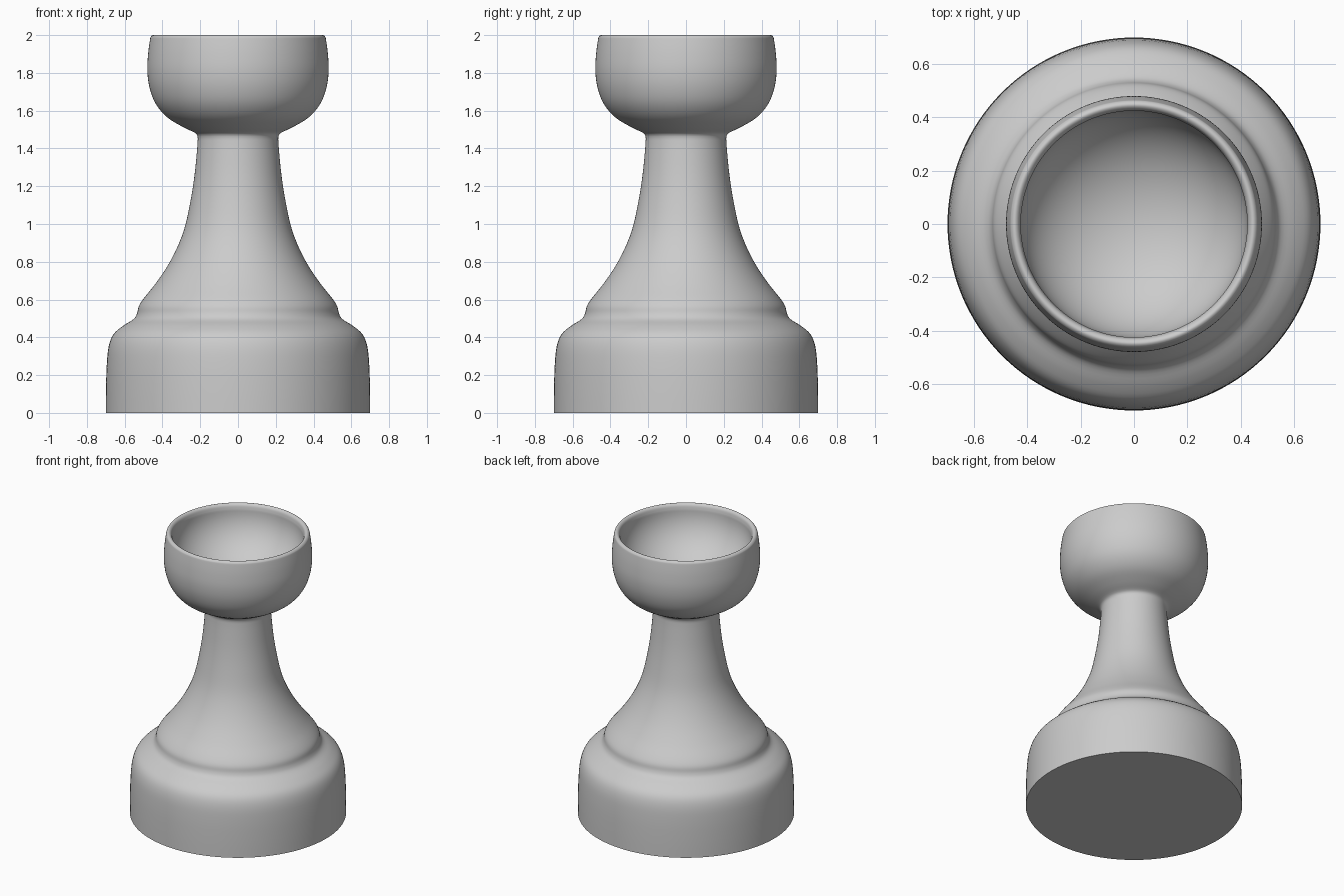
import bpy, bmesh, math
from mathutils import Vector

if "Cube" in bpy.data.objects:
    bpy.data.objects.remove(bpy.data.objects["Cube"])

SEGMENTS = 128


def smooth(points, steps=4):
    """Catmull-Rom curve through (radius, height) points."""
    p = [Vector(q) for q in points]
    p = [p[0]] + p + [p[-1]]
    out = []
    for a, b, c, d in zip(p, p[1:], p[2:], p[3:]):
        for i in range(steps):
            t = i / steps
            out.append(0.5 * (2 * b + (c - a) * t + (2 * a - 5 * b + 4 * c - d) * t**2
                              + (3 * b - a - 3 * c + d) * t**3))
    return out + [p[-1]]


def lathe(name, profile):
    """Revolve a profile that starts and ends on the z axis."""
    bm = bmesh.new()
    verts = [bm.verts.new((r, 0, z)) for r, z in profile]
    edges = [bm.edges.new(pair) for pair in zip(verts, verts[1:])]
    bmesh.ops.spin(bm, geom=verts + edges, cent=(0, 0, 0), axis=(0, 0, 1),
                   angle=math.tau, steps=SEGMENTS, use_merge=True)
    bmesh.ops.remove_doubles(bm, verts=bm.verts, dist=1e-5)
    bmesh.ops.recalc_face_normals(bm, faces=bm.faces)
    mesh = bpy.data.meshes.new(name)
    bm.to_mesh(mesh)
    bm.free()
    obj = bpy.data.objects.new(name, mesh)
    bpy.context.collection.objects.link(obj)
    bpy.context.view_layer.objects.active = obj
    obj.select_set(True)
    bpy.ops.object.shade_smooth_by_angle(angle=math.radians(40))
    return obj


# Broad foot, collar and flared stem
body = smooth([(0.70, 0), (0.699, 0.12), (0.695, 0.25), (0.685, 0.35), (0.66, 0.415),
               (0.61, 0.46), (0.555, 0.495), (0.535, 0.525), (0.525, 0.565),
               (0.50, 0.605), (0.44, 0.68), (0.375, 0.775), (0.32, 0.88),
               (0.28, 0.99), (0.25, 1.13), (0.23, 1.26), (0.217, 1.39), (0.213, 1.45)])

# Outside of the cup, up to the rounded rim
cup = smooth([(0.214, 1.465), (0.228, 1.483), (0.29, 1.513), (0.375, 1.565), (0.435, 1.635),
              (0.468, 1.72), (0.48, 1.81), (0.476, 1.90), (0.466, 1.975), (0.461, 1.992),
              (0.45, 2.0), (0.439, 1.997), (0.43, 1.985), (0.425, 1.96)])

# Hollow bowl inside the cup
bowl = [(0.425 * math.cos(a), 1.95 - 0.34 * math.sin(a))
        for a in (math.pi / 2 * i / 20 for i in range(20))] + [(0, 1.61)]

lathe("pedestal_cup", [(0, 0)] + body + cup + bowl)
